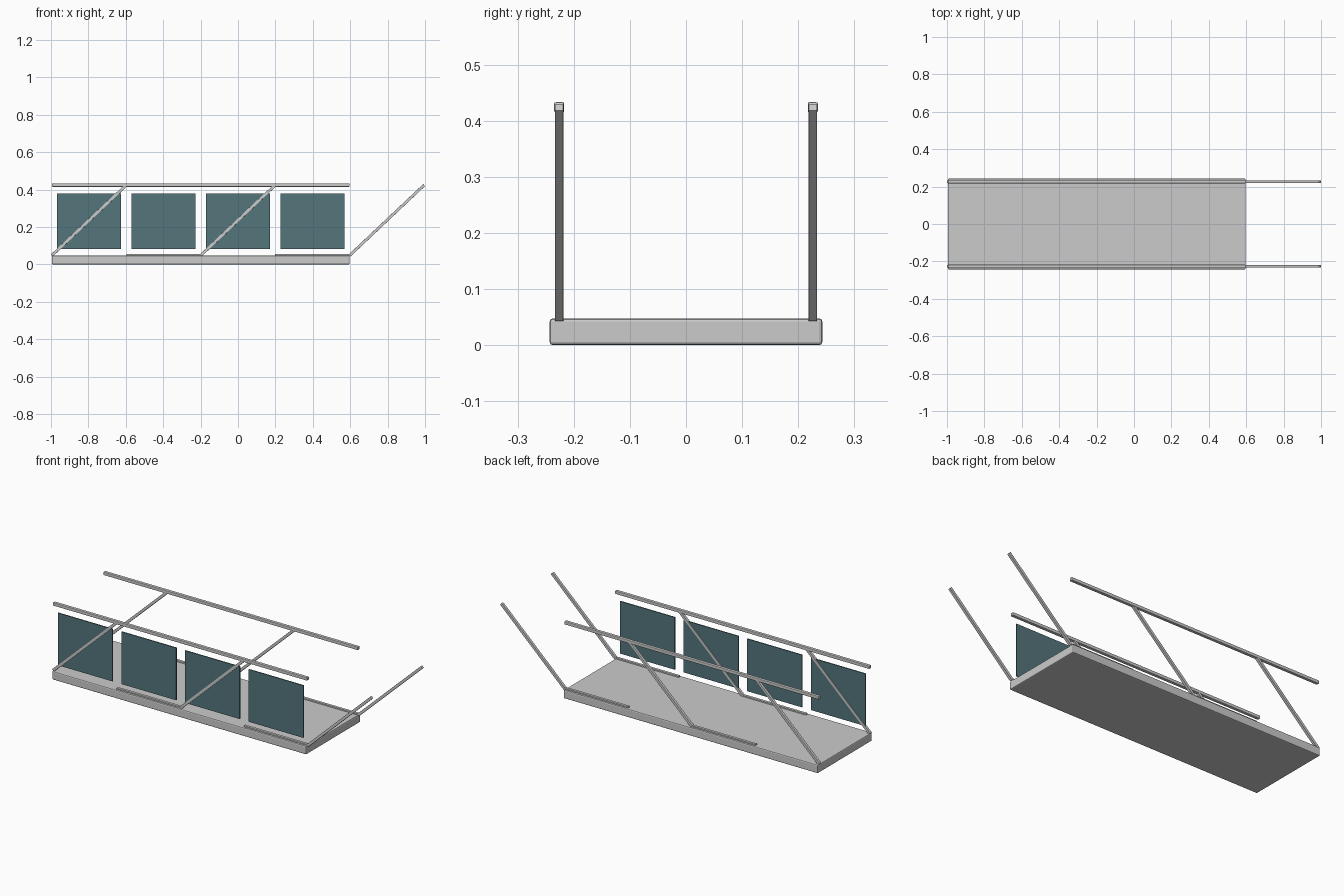
import bpy, math
from mathutils import Vector

if "Cube" in bpy.data.objects:
    bpy.data.objects.remove(bpy.data.objects["Cube"])

STEP = 0.398          # truss bay length
X0 = -0.995           # left end of deck
X1 = X0 + 4 * STEP    # right end of deck
RAIL_Y = 0.226
DECK_Z, RAIL_Z = 0.048, 0.424


def box(name, centre, size, bevel=0.0, pitch=0.0):
    bpy.ops.mesh.primitive_cube_add(size=1, location=centre)
    ob = bpy.context.object
    ob.name = name
    ob.scale = size
    bpy.ops.object.transform_apply(location=False, rotation=False, scale=True)
    ob.rotation_euler.y = pitch
    if bevel:
        mod = ob.modifiers.new("edge_bevel", 'BEVEL')
        mod.width = bevel
        mod.segments = 2
    return ob


def bar(name, a, b, thick):
    # square bar between two points in an xz plane
    a, b = Vector(a), Vector(b)
    d = b - a
    return box(name, (a + b) / 2, (d.length, thick, thick), 0.001,
               -math.atan2(d.z, d.x))


# walkway deck
box("deck", ((X0 + X1) / 2, 0, 0.024), (X1 - X0, 0.486, 0.048), 0.006)

for side, y in (("front", -RAIL_Y), ("back", RAIL_Y)):
    # handrail
    box(f"{side}_handrail", ((X0 + X1) / 2, y, RAIL_Z),
        (X1 - X0, 0.018, 0.018), 0.003)
    # diagonal braces, the last one reaching past the deck
    for i in (0, 2, 4):
        x = X0 + i * STEP
        bar(f"{side}_diagonal_brace_{i}", (x, y, DECK_Z),
            (x + STEP, y, RAIL_Z), 0.015)
    # flat bars lying on the deck
    for i in (1, 3):
        x = X0 + i * STEP
        bar(f"{side}_flat_bar_{i}", (x, y, DECK_Z),
            (x + STEP, y, DECK_Z), 0.015)

# glass panels on the front side
glass = bpy.data.materials.new("panel_glass")
glass.diffuse_color = (0.09, 0.18, 0.2, 1)
glass.use_nodes = True
glass.node_tree.nodes["Principled BSDF"].inputs["Base Color"].default_value = glass.diffuse_color
for i in range(4):
    p = box(f"glass_panel_{i}", (X0 + (i + 0.5) * STEP, -RAIL_Y, 0.231),
            (0.342, 0.006, 0.296))
    p.data.materials.append(glass)
